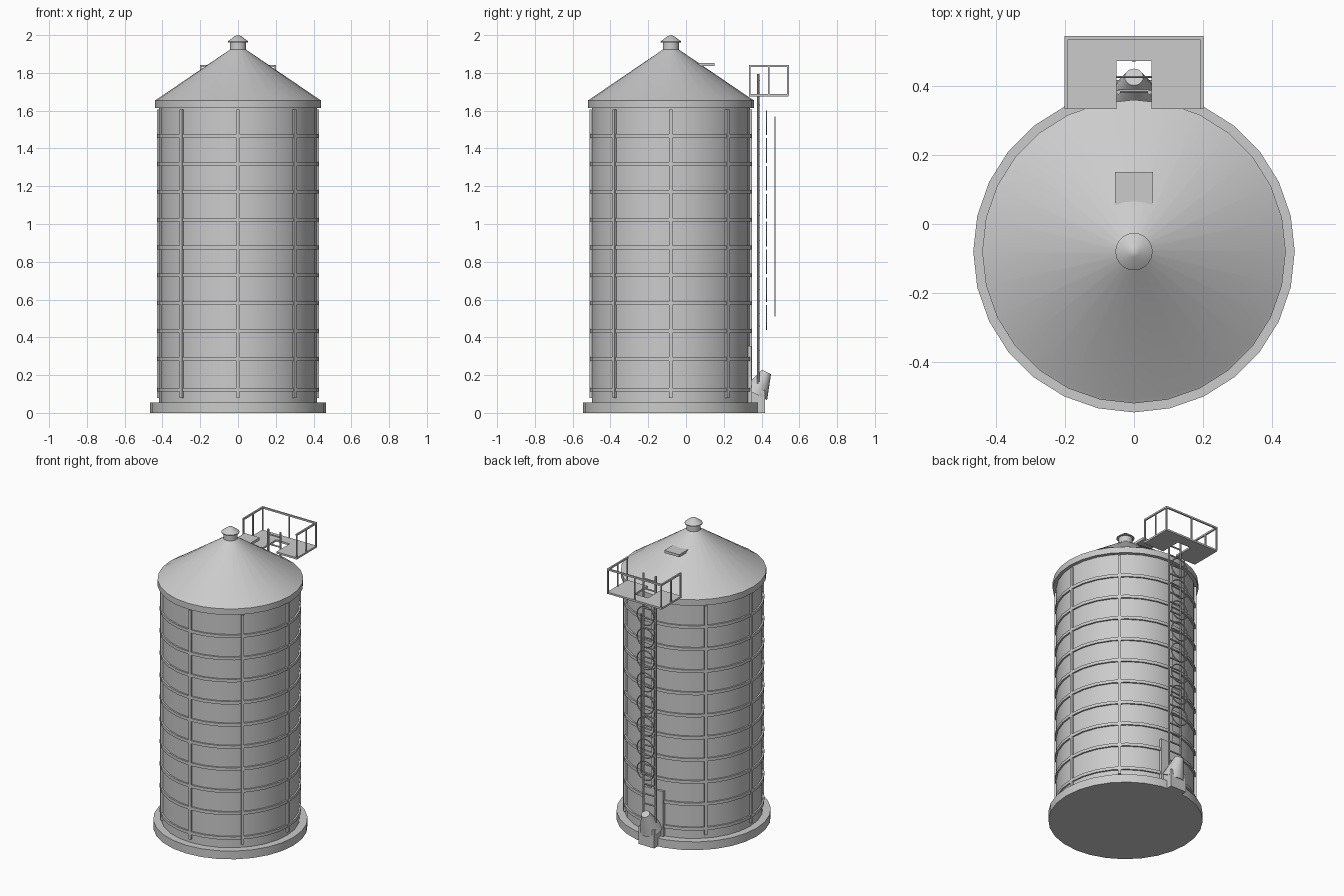
import bpy, bmesh, math
from mathutils import Vector, Matrix

cube = bpy.data.objects.get("Cube")
if cube:
    bpy.data.objects.remove(cube, do_unlink=True)

SIDES = 28
CY = -0.08          # tank axis sits forward of centre
AXIS = Vector((0, CY, 0))

steel = bpy.data.materials.new("galvanised_steel")
steel.use_nodes = True
grey = (0.6, 0.6, 0.6, 1)
steel.diffuse_color = grey
steel.node_tree.nodes["Principled BSDF"].inputs["Base Color"].default_value = grey


def finish(name, bm, smooth=False):
    bmesh.ops.recalc_face_normals(bm, faces=bm.faces)
    mesh = bpy.data.meshes.new(name)
    bm.to_mesh(mesh)
    bm.free()
    mesh.materials.append(steel)
    ob = bpy.data.objects.new(name, mesh)
    bpy.context.collection.objects.link(ob)
    if smooth:
        bpy.ops.object.select_all(action='DESELECT')
        ob.select_set(True)
        bpy.context.view_layer.objects.active = ob
        bpy.ops.object.shade_smooth_by_angle(angle=math.radians(30))
    return ob


def add_lathe(bm, profile, closed=False, sides=SIDES):
    """Spin (radius, z) points round the tank axis."""
    rings = []
    for r, z in profile:
        if r == 0:
            rings.append([bm.verts.new((0, CY, z))] * sides)
            continue
        turn = [math.tau * i / sides for i in range(sides)]
        rings.append([bm.verts.new((r * math.cos(a), CY + r * math.sin(a), z)) for a in turn])
    pairs = list(zip(rings, rings[1:])) + ([(rings[-1], rings[0])] if closed else [])
    for low, high in pairs:
        for i in range(sides):
            j = (i + 1) % sides
            bm.faces.new(dict.fromkeys((low[i], low[j], high[j], high[i])))


def lathe(name, profile, sides=SIDES):
    bm = bmesh.new()
    add_lathe(bm, profile, sides=sides)
    return finish(name, bm, True)


def add_box(bm, lo, hi, matrix=Matrix()):
    lo, hi = Vector(lo), Vector(hi)
    place = Matrix.Translation((lo + hi) / 2) @ Matrix.Diagonal((*(hi - lo), 1))
    bmesh.ops.create_cube(bm, size=1, matrix=matrix @ place)


def box(name, lo, hi):
    bm = bmesh.new()
    add_box(bm, lo, hi)
    return finish(name, bm)


def add_rod(bm, a, b, r, r2=None, sides=8):
    a, b = Vector(a), Vector(b)
    turn = (b - a).to_track_quat('Z', 'Y').to_matrix().to_4x4()
    bmesh.ops.create_cone(bm, cap_ends=True, segments=sides, radius1=r,
                          radius2=r if r2 is None else r2, depth=(b - a).length,
                          matrix=Matrix.Translation((a + b) / 2) @ turn)


# Foundation, wall and roof
lathe("foundation", [(0, 0), (0.466, 0), (0.466, 0.055), (0, 0.055)])
lathe("tank_wall", [(0, 0.05), (0.418, 0.05), (0.418, 1.63), (0, 1.63)])
lathe("roof", [(0, 1.615), (0.44, 1.615), (0.44, 1.655), (0.43, 1.66),
               (0.04, 1.925), (0, 1.925)])
lathe("roof_vent", [(0, 1.9), (0.043, 1.9), (0.043, 1.962), (0.054, 1.962),
                    (0.054, 1.967), (0.016, 1.995), (0, 2)], 20)
box("roof_hatch", (-0.055, 0.03, 1.836), (0.055, 0.15, 1.853))

# Hoops around the wall
bm = bmesh.new()
for z in [0.122] + [0.286 + 0.1474 * i for i in range(9)]:
    add_lathe(bm, [(0.41, z - 0.01), (0.428, z - 0.01), (0.428, z + 0.01), (0.41, z + 0.01)], True)
finish("wall_hoops", bm, True)

# Upright stiffeners
bm = bmesh.new()
for i in range(8):
    spin = Matrix.Translation(AXIS) @ Matrix.Rotation(math.tau * i / 8, 4, 'Z')
    add_box(bm, (0.40, -0.009, 0.08), (0.43, 0.009, 1.605), spin)
finish("wall_stiffeners", bm)

# Access door and discharge chute at the back
box("access_door", (-0.075, 0.29, 0.055), (0.075, 0.347, 0.355))
box("chute_box", (-0.058, 0.3, 0), (0.058, 0.418, 0.12))
bm = bmesh.new()
add_rod(bm, (0, 0.367, 0.1), (0, 0.426, 0.217), 0.07, 0.027, 20)
finish("discharge_chute", bm, True)

# Ladder
bm = bmesh.new()
for x in (-0.045, 0.045):
    add_rod(bm, (x, 0.382, 0.12), (x, 0.382, 1.795), 0.0065)
finish("ladder_rails", bm, True)
bm = bmesh.new()
for i in range(25):
    z = 0.2 + 0.065 * i
    add_rod(bm, (-0.045, 0.386, z), (0.045, 0.386, z), 0.005)
finish("ladder_rungs", bm, True)

# Safety rings and the strap behind them
bm = bmesh.new()
for i in range(8):
    ring = [(0.062 * math.cos(a), 0.426, 0.505 + 0.1474 * i + 0.062 * math.sin(a))
            for a in (math.tau * k / 20 for k in range(20))]
    for k, p in enumerate(ring):
        add_rod(bm, p, ring[(k + 1) % 20], 0.004, sides=6)
finish("safety_rings", bm, True)
box("safety_strap", (-0.005, 0.469, 0.51), (0.005, 0.474, 1.57))

# Platform deck with a notch for the ladder
bm = bmesh.new()
outline = [(-0.2, 0.333), (-0.05, 0.333), (-0.05, 0.472), (0.05, 0.472),
           (0.05, 0.333), (0.2, 0.333), (0.2, 0.543), (-0.2, 0.543)]
deck = bm.faces.new([bm.verts.new((x, y, 1.675)) for x, y in outline])
up = bmesh.ops.extrude_face_region(bm, geom=[deck])["geom"]
bmesh.ops.translate(bm, vec=(0, 0, 0.012), verts=[v for v in up if isinstance(v, bmesh.types.BMVert)])
finish("platform_deck", bm)

# Guard rail, open towards the roof
bm = bmesh.new()
posts = [(0, 0.54)] + [(s * 0.196, y) for s in (-1, 1) for y in (0.338, 0.438, 0.54)]
for x, y in posts:
    add_box(bm, (x - 0.004, y - 0.004, 1.68), (x + 0.004, y + 0.004, 1.84))
for s in (-1, 1):
    add_box(bm, (s * 0.196 - 0.005, 0.333, 1.832), (s * 0.196 + 0.005, 0.545, 1.843))
add_box(bm, (-0.2, 0.535, 1.832), (0.2, 0.545, 1.843))
finish("guard_rail", bm)
